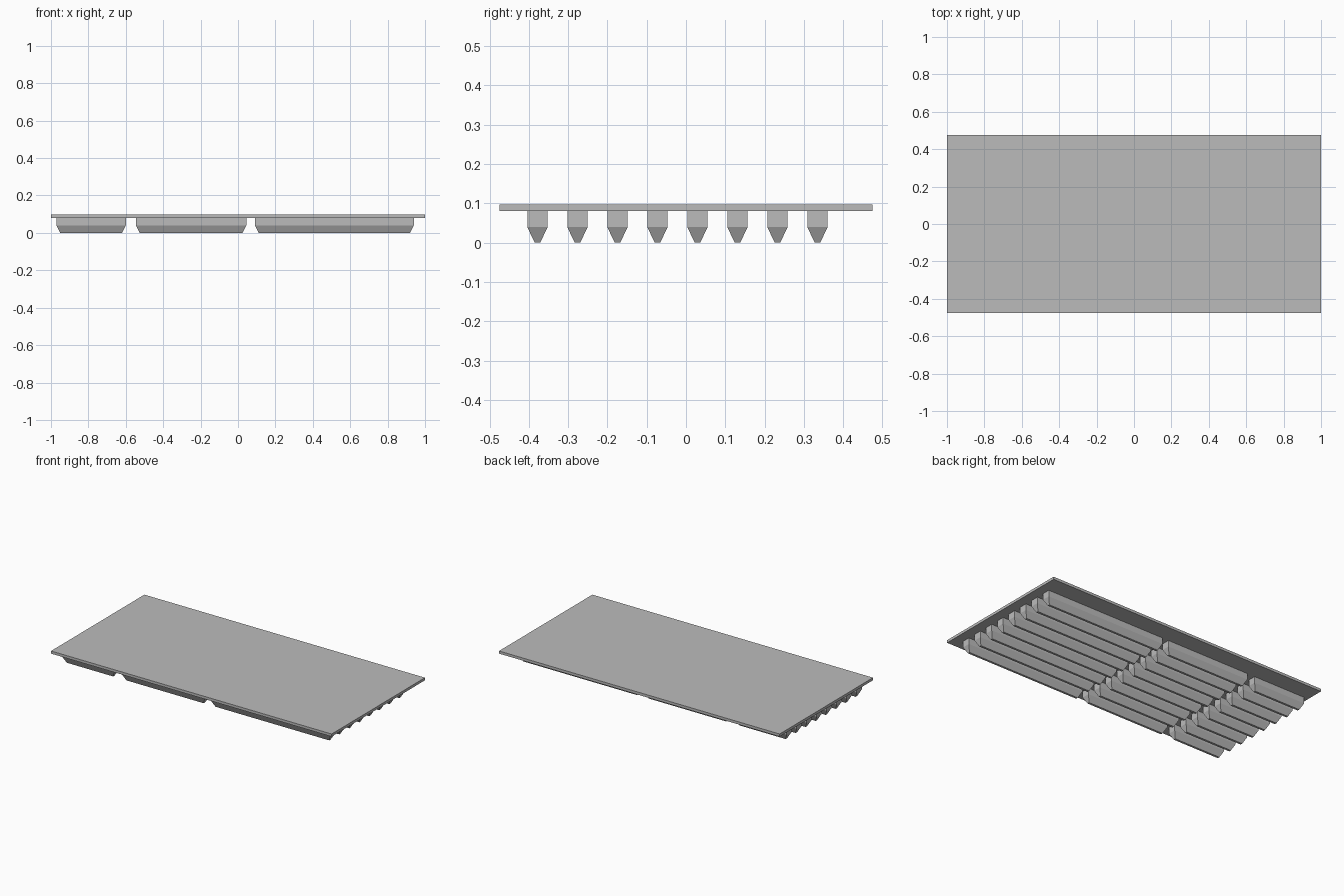
import bpy
import bmesh

cube = bpy.data.objects.get("Cube")
if cube:
    bpy.data.objects.remove(cube, do_unlink=True)

grey = bpy.data.materials.new("plain grey")
grey.use_nodes = True
colour = (0.5, 0.5, 0.5, 1)
grey.diffuse_color = colour
grey.node_tree.nodes["Principled BSDF"].inputs["Base Color"].default_value = colour

PLATE_BOTTOM, PLATE_TOP = 0.08, 0.097
SHOULDER = 0.04
ROWS, PITCH, FIRST_Y = 8, 0.1018, -0.378
HALF_WIDTH, HALF_TIP, END_TAPER = 0.026, 0.007, 0.02


def add_object(name, bm):
    bmesh.ops.recalc_face_normals(bm, faces=bm.faces)
    mesh = bpy.data.meshes.new(name)
    bm.to_mesh(mesh)
    bm.free()
    mesh.materials.append(grey)
    obj = bpy.data.objects.new(name, mesh)
    bpy.context.collection.objects.link(obj)


def loft(bm, rings):
    """Join stacked rectangles (x0, x1, y0, y1, z) into one closed solid."""
    loops = [[bm.verts.new(p) for p in
              ((x0, y0, z), (x1, y0, z), (x1, y1, z), (x0, y1, z))]
             for x0, x1, y0, y1, z in rings]
    bm.faces.new(loops[0])
    bm.faces.new(loops[-1])
    for low, high in zip(loops, loops[1:]):
        for i in range(4):
            j = (i + 1) % 4
            bm.faces.new((low[i], low[j], high[j], high[i]))


# Flat top plate
bm = bmesh.new()
loft(bm, [(-1, 1, -0.475, 0.475, z) for z in (PLATE_BOTTOM, PLATE_TOP)])
add_object("top_plate", bm)

# Three banks of parallel ridges, each tapering to a narrow flat foot
banks = {
    "right_ridges": (-0.97, -0.60),
    "middle_ridges": (-0.545, 0.045),
    "left_ridges": (0.09, 0.94),
}
for name, (x0, x1) in banks.items():
    bm = bmesh.new()
    for row in range(ROWS):
        y = FIRST_Y + row * PITCH
        side = (x0, x1, y - HALF_WIDTH, y + HALF_WIDTH)
        foot = (x0 + END_TAPER, x1 - END_TAPER, y - HALF_TIP, y + HALF_TIP)
        loft(bm, [foot + (0,), side + (SHOULDER,), side + (PLATE_BOTTOM,)])
    add_object(name, bm)
